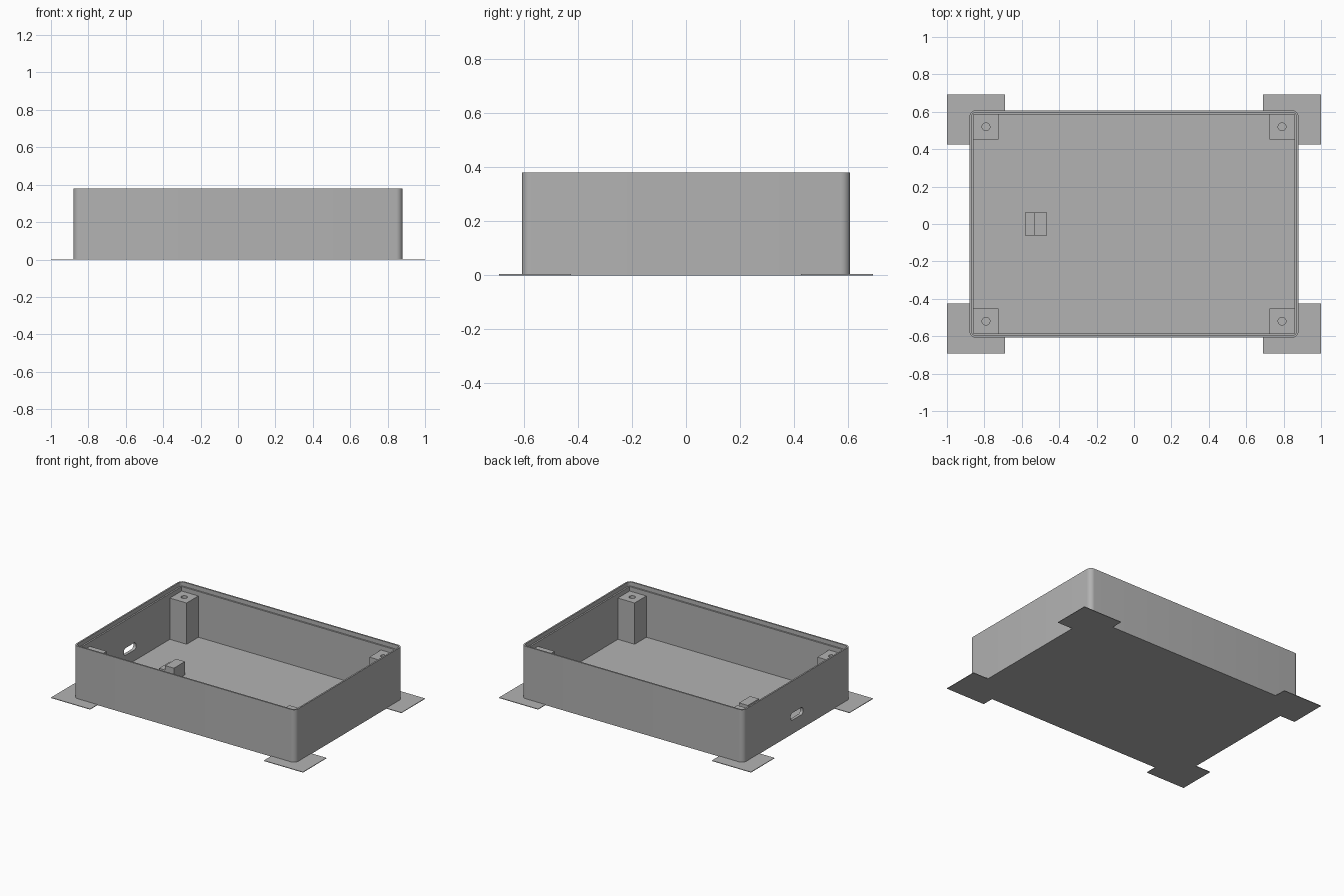
import bpy
import bmesh
from math import cos, sin, pi, radians

if "Cube" in bpy.data.objects:
    bpy.data.objects.remove(bpy.data.objects["Cube"], do_unlink=True)

GREY = (0.448, 0.448, 0.448, 1.0)
plastic = bpy.data.materials.new("grey plastic")
plastic.use_nodes = True
plastic.diffuse_color = GREY
plastic.node_tree.nodes["Principled BSDF"].inputs["Base Color"].default_value = GREY

# Main dimensions
HALF_X, HALF_Y, HEIGHT = 0.88, 0.608, 0.38
WALL, FLOOR, CORNER = 0.022, 0.022, 0.035
LIP_WIDTH, LIP_DEPTH = 0.011, 0.03
POST, POST_TOP = 0.133, 0.318


def rounded_rect(hx, hy, r, steps=8):
    """Outline of a rectangle with rounded corners, counter-clockwise."""
    pts = []
    for k, (sx, sy) in enumerate([(1, 1), (-1, 1), (-1, -1), (1, -1)]):
        for i in range(steps + 1):
            a = pi / 2 * (k + i / steps)
            pts.append((sx * (hx - r) + r * cos(a), sy * (hy - r) + r * sin(a)))
    return pts


def prism(name, outline, low, high, place=lambda u, v, w: (u, v, w)):
    """Extrude an outline between two levels; place maps it into space."""
    bm = bmesh.new()
    rings = [[bm.verts.new(place(u, v, w)) for u, v in outline] for w in (low, high)]
    bm.faces.new(rings[0][::-1])
    bm.faces.new(rings[1])
    n = len(outline)
    for i in range(n):
        j = (i + 1) % n
        bm.faces.new((rings[0][i], rings[0][j], rings[1][j], rings[1][i]))
    bmesh.ops.recalc_face_normals(bm, faces=bm.faces)
    mesh = bpy.data.meshes.new(name)
    bm.to_mesh(mesh)
    bm.free()
    mesh.materials.append(plastic)
    obj = bpy.data.objects.new(name, mesh)
    bpy.context.collection.objects.link(obj)
    return obj


def box(name, x0, x1, y0, y1, z0, z1):
    return prism(name, [(x0, y0), (x1, y0), (x1, y1), (x0, y1)], z0, z1)


def activate(obj):
    bpy.ops.object.select_all(action="DESELECT")
    obj.select_set(True)
    bpy.context.view_layer.objects.active = obj


def cut(obj, cutter):
    """Subtract the cutter from the object, then discard it."""
    activate(obj)
    mod = obj.modifiers.new("cut", "BOOLEAN")
    mod.operation, mod.solver, mod.object = "DIFFERENCE", "EXACT", cutter
    bpy.ops.object.modifier_apply(modifier=mod.name)
    bpy.data.objects.remove(cutter, do_unlink=True)


def smooth(obj):
    activate(obj)
    bpy.ops.object.shade_smooth_by_angle(angle=radians(30))


# Open tray with a rounded outside and a square cavity
tray = prism("case_tray", rounded_rect(HALF_X, HALF_Y, CORNER), 0, HEIGHT)
ix, iy = HALF_X - WALL, HALF_Y - WALL
cut(tray, box("cavity_cutter", -ix, ix, -iy, iy, FLOOR, HEIGHT + 0.1))

# Stepped recess around the rim for a lid
cut(tray, prism("lip_cutter",
                rounded_rect(HALF_X - LIP_WIDTH, HALF_Y - LIP_WIDTH, CORNER - LIP_WIDTH),
                HEIGHT - LIP_DEPTH, HEIGHT + 0.1))

# Rounded connector slot through the right-hand wall
cut(tray, prism("slot_cutter", rounded_rect(0.07, 0.026, 0.022),
                -HALF_X - 0.05, -ix + 0.05,
                place=lambda u, v, w: (w, u, v + 0.125)))
smooth(tray)

for sx, side in ((-1, "right"), (1, "left")):
    for sy, end in ((-1, "front"), (1, "back")):
        # Screw post, set slightly into the walls and floor
        xs = sorted((sx * (ix + 0.004), sx * (ix - POST)))
        ys = sorted((sy * (iy + 0.004), sy * (iy - POST)))
        post = box(f"{end}_{side}_post", *xs, *ys, FLOOR - 0.01, POST_TOP)
        cx, cy = sx * (ix - POST / 2), sy * (iy - POST / 2)
        circle = [(cx + 0.021 * cos(a * pi / 12), cy + 0.021 * sin(a * pi / 12))
                  for a in range(24)]
        cut(post, prism("hole_cutter", circle, 0.1, POST_TOP + 0.1))
        smooth(post)
        # Thin corner tab flush with the base
        xs = sorted((sx * 0.69, sx))
        ys = sorted((sy * 0.425, sy * 0.692))
        box(f"{end}_{side}_tab", *xs, *ys, 0, 0.004)

# Stepped board stop behind the slot
box("board_stop", -0.535, -0.465, -0.0625, 0.0625, FLOOR - 0.01, 0.117)
box("board_ledge", -0.583, -0.535, -0.0625, 0.0625, FLOOR - 0.01, 0.085)
